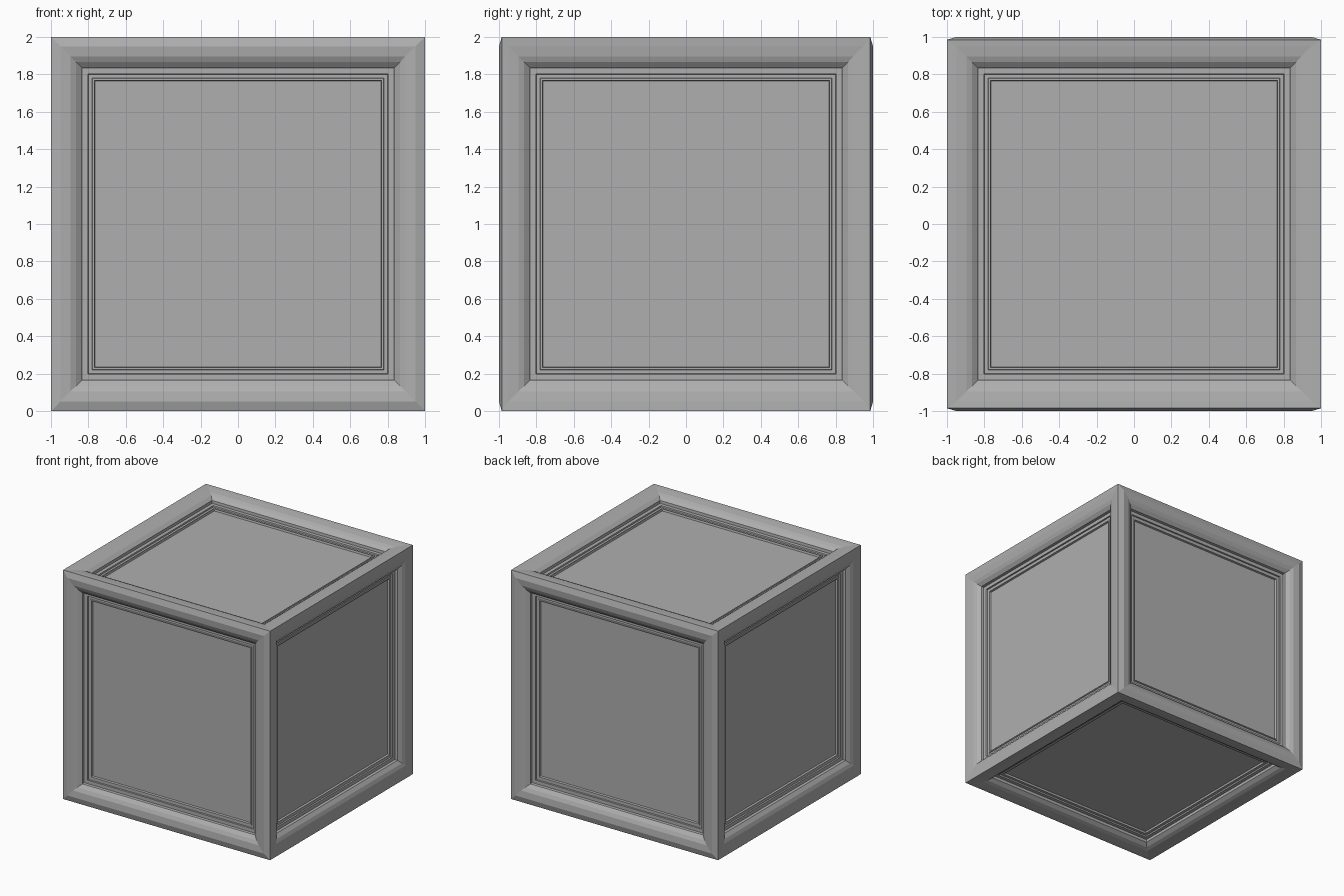
import bpy
import bmesh
from mathutils import Vector

if "Cube" in bpy.data.objects:
    bpy.data.objects.remove(bpy.data.objects["Cube"])

# moulding profiles: (inset from cube edge, depth below cube face)
STEPS = [(0.135, 0.020), (0.165, 0.044), (0.167, 0.068), (0.198, 0.068),
         (0.200, 0.080), (0.220, 0.080), (0.223, 0.074), (0.232, 0.074), (0.236, 0.090)]
ROUNDED = [(0, 0.015), (0.05, 0.0), (0.105, 0.006)] + STEPS
PLAIN = [(0, 0.0), (0.05, 0.002), (0.105, 0.009)] + STEPS
EDGE_Y = 0.985

# name: (outward normal, first in-plane axis, second in-plane axis, profile)
X, Y, Z = Vector((1, 0, 0)), Vector((0, 1, 0)), Vector((0, 0, 1))
FACES = {
    "front": (-Y, X, Z, ROUNDED),
    "back": (Y, -X, Z, ROUNDED),
    "right": (X, Y, Z, PLAIN),
    "left": (-X, -Y, Z, PLAIN),
    "top": (Z, X, Y, PLAIN),
    "bottom": (-Z, -X, Y, PLAIN),
}

# darker grey finish
grey = bpy.data.materials.new("dark_grey")
grey.diffuse_color = (0.43, 0.43, 0.43, 1)
grey.use_nodes = True
grey.node_tree.nodes["Principled BSDF"].inputs["Base Color"].default_value = grey.diffuse_color


def ring(bm, n, u, v, inset, depth):
    h = 1 - inset
    verts = []
    for a, b in ((-1, -1), (1, -1), (1, 1), (-1, 1)):
        p = n * (1 - depth) + u * a * h + v * b * h
        if inset == 0:
            p.y = max(-EDGE_Y, min(EDGE_Y, p.y))
        verts.append(bm.verts.new(p + Z))
    return verts


def finish(bm, name):
    mesh = bpy.data.meshes.new(name)
    bm.to_mesh(mesh)
    bm.free()
    mesh.materials.append(grey)
    obj = bpy.data.objects.new(name, mesh)
    bpy.context.collection.objects.link(obj)


for name, (n, u, v, profile) in FACES.items():
    # mitred moulding frame
    bm = bmesh.new()
    rings = [ring(bm, n, u, v, i, d) for i, d in profile]
    for outer, inner in zip(rings, rings[1:]):
        for k in range(4):
            j = (k + 1) % 4
            bm.faces.new((outer[k], outer[j], inner[j], inner[k]))
    finish(bm, name + "_frame")

    # recessed flat panel
    bm = bmesh.new()
    bm.faces.new(ring(bm, n, u, v, *profile[-1]))
    finish(bm, name + "_panel")
